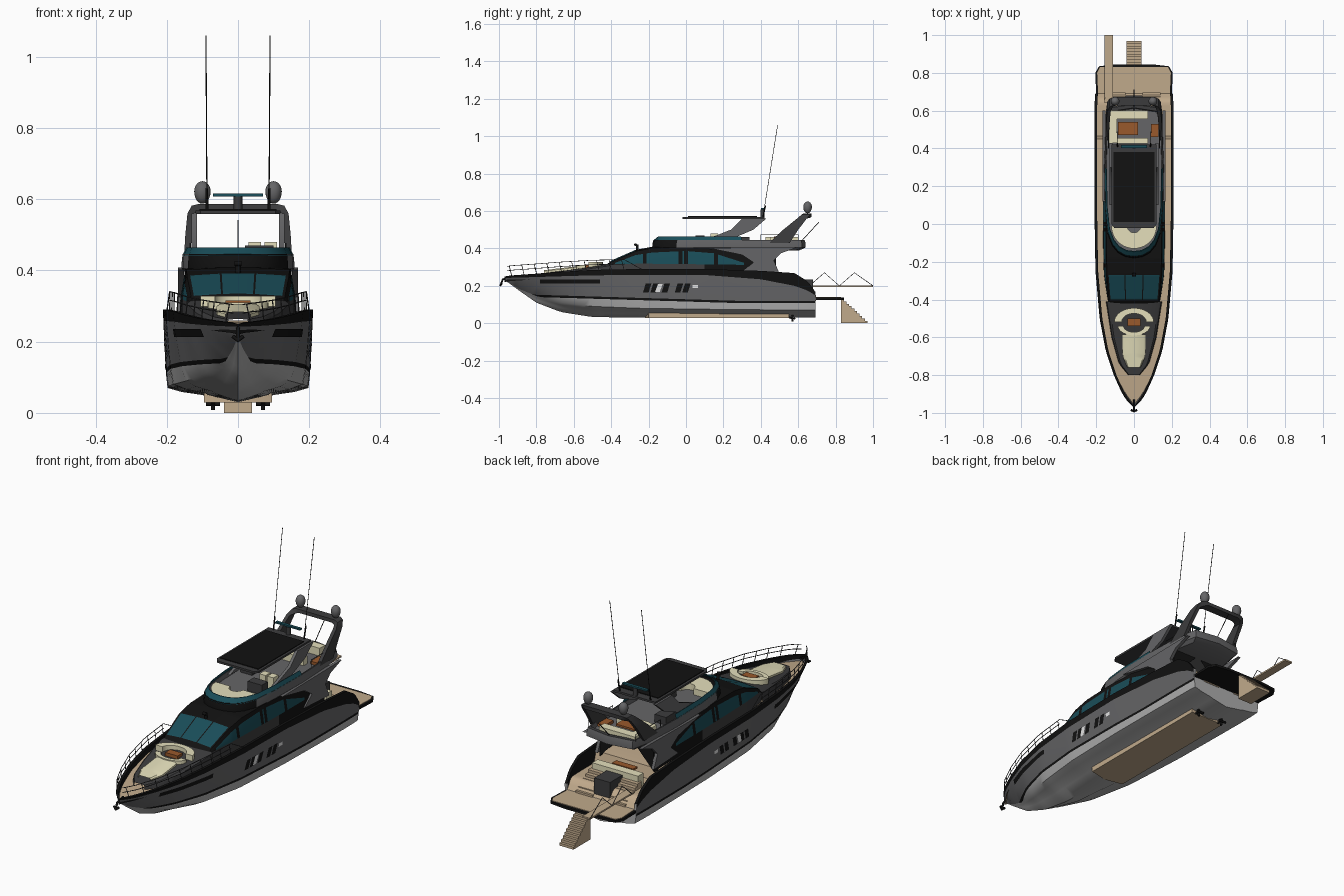
import bpy, bmesh, math
from mathutils import Vector

cube = bpy.data.objects.get("Cube")
if cube:
    bpy.data.objects.remove(cube, do_unlink=True)


def material(name, red, green, blue):
    mat = bpy.data.materials.new(name)
    mat.use_nodes = True
    colour = (red, green, blue, 1)
    mat.diffuse_color = colour
    mat.node_tree.nodes["Principled BSDF"].inputs["Base Color"].default_value = colour
    return mat


BLACK = material("black", .006, .006, .006)
HULL = material("hull grey", .13, .13, .135)
LIGHT = material("light grey", .42, .42, .42)
DARK = material("dark grey", .045, .045, .047)
GLASS = material("teal glass", .01, .075, .1)
CREAM = material("cream cushion", .78, .74, .5)
TEAK = material("teak", .53, .4, .26)
WOOD = material("brown wood", .32, .1, .025)
WHITE = material("white", .8, .8, .8)


def finish(name, bm, mats, angle=35):
    bmesh.ops.remove_doubles(bm, verts=bm.verts, dist=1e-5)
    bmesh.ops.recalc_face_normals(bm, faces=bm.faces)
    mesh = bpy.data.meshes.new(name)
    bm.to_mesh(mesh)
    bm.free()
    for mat in mats:
        mesh.materials.append(mat)
    mesh.shade_smooth()
    mesh.set_sharp_from_angle(angle=math.radians(angle))
    obj = bpy.data.objects.new(name, mesh)
    bpy.context.collection.objects.link(obj)
    return obj


def loft(name, rings, mats, rule=lambda c, j: 0, both=False, closed=False, caps=False):
    """Skin a list of point rings; both adds the mirror half, rule picks a colour."""
    bm = bmesh.new()
    for side in (1, -1) if both else (1,):
        grid = [[bm.verts.new((p[0] * side, p[1], p[2])) for p in ring] for ring in rings]
        count = len(grid[0])
        for a, b in zip(grid, grid[1:]):
            for j in range(count if closed else count - 1):
                k = (j + 1) % count
                face = bm.faces.new((a[j], a[k], b[k], b[j]))
                face.material_index = rule(face.calc_center_median(), j)
        if caps:
            for ring in (grid[0], grid[-1]):
                bm.faces.new(ring)
    return finish(name, bm, mats)


def prism(name, points, place, low, high, mat):
    rings = [[place(u, v, t) for u, v in points] for t in (low, high)]
    return loft(name, rings, [mat], closed=True, caps=True)


def plan(u, v, t):
    return (u, v, t)


def side_on(u, v, t):
    return (t, u, v)


def box(name, x, y, z, mat):
    return prism(name, [(x[0], y[0]), (x[1], y[0]), (x[1], y[1]), (x[0], y[1])], plan, *z, mat)


def pair(name, points, low, high, mat):
    for label, s in (("left", 1), ("right", -1)):
        prism(label + "_" + name, points, side_on, s * low, s * high, mat)


def tubes(name, paths, radius, mat):
    curve = bpy.data.curves.new(name, "CURVE")
    curve.dimensions = "3D"
    curve.bevel_depth, curve.bevel_resolution, curve.use_fill_caps = radius, 1, True
    for path in paths:
        spline = curve.splines.new("POLY")
        spline.points.add(len(path) - 1)
        for point, co in zip(spline.points, path):
            point.co = (*co, 1)
    curve.materials.append(mat)
    obj = bpy.data.objects.new(name, curve)
    bpy.context.collection.objects.link(obj)
    bpy.ops.object.select_all(action="DESELECT")
    obj.select_set(True)
    bpy.context.view_layer.objects.active = obj
    bpy.ops.object.convert(target="MESH")


def sample(table, y):
    """Linear lookup in a table keyed by its first column."""
    y = min(max(y, table[0][0]), table[-1][0])
    for a, b in zip(table, table[1:]):
        if y <= b[0]:
            t = (y - a[0]) / (b[0] - a[0])
            return [p + (q - p) * t for p, q in zip(a[1:], b[1:])]


def steps(start, end, count):
    return [start + (end - start) * i / count for i in range(count + 1)]


# Hull: y, sheer width, chine width, keel z, chine z, sheer z, black band z
HULL_LINES = [
    (-.97, .004, 0, .23, .232, .25, .243), (-.94, .034, .003, .21, .213, .255, .243),
    (-.9, .062, .01, .18, .187, .258, .244), (-.8, .107, .035, .11, .145, .265, .247),
    (-.67, .15, .09, .06, .112, .275, .251), (-.5, .182, .145, .033, .09, .285, .256),
    (-.25, .204, .182, .03, .08, .29, .258), (.1, .21, .196, .03, .075, .29, .258),
    (.4, .21, .198, .03, .072, .28, .235), (.58, .21, .198, .03, .07, .268, .2),
    (.65, .208, .197, .03, .07, .225, .175), (.69, .205, .195, .03, .07, .17, .15)]


def hull_width(y, z):
    sheer, chine, keel, low, top, band = sample(HULL_LINES, y)
    t = min(max((z - low) / (top - low), 0), 1)
    return chine + (sheer - chine) * t ** .65


def hull_ring(y):
    sheer, chine, keel, low, top, band = sample(HULL_LINES, y)
    stripe = .122 - .03 * min(y, .3)
    deck = top - .03 if y < .46 else min(.19, top - .03)
    inner = max(sheer - .014, 0)
    ring = [(0, y, keel)]
    for t, lift in ((.45, .4), (.5, .5), (.8, .72)):
        ring.append((chine * t, y, keel + (low - keel) * lift))
    for z in (low, stripe - .006, stripe + .006, (stripe + band) / 2, band, top):
        z = min(max(z, low), top)
        ring.append((hull_width(y, z), y, z))
    return ring + [(inner, y, top), (inner, y, deck), (0, y, deck)]


HULL_COLOURS = [1, 1, 1, 1, 1, 0, 2, 2, 0, 0, 0, 3]
stations = sorted(set(steps(-.97, .45, 50) + steps(.465, .69, 14)))
loft("hull", [hull_ring(y) for y in stations], [BLACK, LIGHT, HULL, TEAK],
     lambda c, j: HULL_COLOURS[j], both=True)
transom = [p for p in hull_ring(.69)]
outline = [(p[0], p[2]) for p in transom] + [(-p[0], p[2]) for p in reversed(transom[1:-1])]
prism("transom", outline, lambda u, v, t: (u, t, v), .685, .692, LIGHT)


# Hull windows lie just proud of the topsides
def hull_patch(name, y0, y1, z0, z1, lean, mat):
    rings = [[(hull_width(y + d, z) + .003, y + d, z)
              for z, d in ((z0, 0), ((z0 + z1) / 2, lean / 2), (z1, lean))]
             for y in steps(y0, y1, 8)]
    loft(name, rings, [mat], both=True)


hull_patch("bow_windows", -.78, -.46, .213, .235, .0, BLACK)
for i, y in enumerate((-.23, -.19, -.13, -.06, -.02)):
    hull_patch("hull_window_%d" % i, y, y + .03, .165, .213, .015, BLACK)
hull_patch("bright_hull_window", -.165, -.14, .168, .21, .015, WHITE)
hull_patch("porthole", .035, .065, .188, .205, .0, WHITE)

# Underwater panel, propellers and rudders
prism("keel_panel", [(-.095, -.2), (0, -.22), (.095, -.2), (.095, .55), (-.095, .55)],
      plan, .029, .055, TEAK)
for s in (1, -1):
    tubes("propeller_gear", [[(s * .07, .5, .05), (s * .07, .57, .025)],
                             [(s * .07, .57, .05), (s * .07, .57, .008)],
                             [(s * .09, .58, .025), (s * .05, .58, .025)]], .006, BLACK)

# Swim platform, boarding steps and gangway
prism("swim_platform", [(-.2, .68), (.2, .68), (.205, .8), (.185, .835), (.1, .845),
                        (-.1, .845), (-.185, .835), (-.205, .8)], plan, .125, .137, BLACK)
prism("platform_teak", [(-.19, .69), (.19, .69), (.195, .8), (.18, .83), (-.18, .83),
                        (-.195, .8)], plan, .137, .14, TEAK)
stair = [(.83, 0), (.83, .13)]
for i in range(10):
    stair += [(.83 + .014 * (i + 1), .13 - .013 * i), (.83 + .014 * (i + 1), .117 - .013 * i)]
prism("boarding_steps", stair, side_on, -.04, .04, TEAK)
box("gangway", (-.155, -.112), (.64, 1), (.195, .203), TEAK)
tubes("gangway_rail", [[(-.155, y, z) for y, z in ((.66, .2), (.74, .27), (.82, .2), (.9, .27), (1, .2))]],
      .002, DARK)
box("stern_locker", (-.045, .045), (.58, .68), (.13, .235), DARK)
for i in range(6):
    for s in (1, -1):
        box("stern_stair", sorted((s * .045, s * .14)), (.56, .695 - .02 * i),
            (.12, .15 + .014 * i), TEAK)

# Cockpit furniture
box("cockpit_sofa", (-.13, .13), (.53, .575), (.18, .25), CREAM)
box("cockpit_table", (-.06, .06), (.48, .515), (.235, .245), WOOD)

# Foredeck trunk with sunbed and crescent seat
TRUNK = [(-.8, .03, .262), (-.74, .08, .27), (-.6, .12, .287), (-.41, .15, .315)]
trunk = []
for y in steps(-.8, -.41, 16):
    w, z = sample(TRUNK, y)
    trunk.append([(w, y, .24), (w * .96, y, z - .008), (w * .88, y, z), (0, y, z + .002)])
loft("foredeck_trunk", trunk, [DARK], both=True)
bed = []
for y in steps(-.76, -.585, 9):
    w, z = .035 + .025 * min(1, (y + .76) / .06), sample(TRUNK, y)[1]
    bed.append([(w, y, z - .01), (w, y, z + .01), (w * .85, y, z + .016), (0, y, z + .016)])
loft("foredeck_sunbed", bed, [CREAM], both=True)


def crescent(rx, ry, cy, inner, start, end):
    angles = [math.radians(a) for a in steps(start, end, 18)]
    arc = [(rx * math.cos(a), ry * math.sin(a)) for a in angles]
    return ([(x, cy + y) for x, y in arc]
            + [(x * inner, cy + y * inner) for x, y in reversed(arc)])


prism("foredeck_seat", crescent(.105, .075, -.52, .62, 0, 180), plan, .29, .328, CREAM)
prism("foredeck_seat_front", crescent(.085, .05, -.54, .65, 180, 360), plan, .28, .31, CREAM)
box("foredeck_table", (-.035, .035), (-.54, -.5), (.29, .315), WOOD)

# Cabin: y, base width, roof width, sill z, lintel z, roof z
CABIN = [(-.44, .125, .12, .286, .288, .292), (-.4, .14, .132, .312, .315, .328),
         (-.27, .16, .143, .318, .364, .385), (-.18, .163, .145, .318, .378, .402),
         (0, .165, .148, .316, .386, .405), (.15, .165, .148, .314, .374, .405),
         (.32, .162, .148, .312, .32, .405), (.48, .155, .145, .312, .318, .4)]
cabin = []
for y in steps(-.44, .48, 92):
    base, roof, sill, lintel, top = sample(CABIN, y)
    ring = [(base, y, .24)]
    for z in (sill, lintel):
        ring.append((base + (roof - base) * max(0, z - .3) / .105, y, z))
    ring += [(roof * t, y, top + .007 * (1 - t * t)) for t in (1, .94, .36, .32, 0)]
    cabin.append(ring)


def cabin_rule(c, j):
    if j == 1 and -.38 < c.y < .31:
        return 0 if any(abs(c.y - m) < .008 for m in (-.22, -.03, .0, .16)) else 2
    if j in (4, 6) and -.4 < c.y < -.27:
        return 2
    return 1 if j == 0 and c.y < .1 else 0


loft("cabin", cabin, [BLACK, DARK, GLASS], cabin_rule, both=True, caps=True)
pair("cabin_wing", [(.12, .402), (.6, .408), (.51, .375), (.47, .335), (.5, .265),
                    (.3, .275), (.36, .325), (.3, .365)], .152, .168, HULL)
tubes("searchlight", [[(0, -.26, .385), (0, -.26, .42)], [(-.01, -.27, .42), (.01, -.27, .42)]], .008, BLACK)

# Flybridge tub and wraparound screen
FLY = [(0, -.18), (.045, -.174), (.085, -.152), (.115, -.115), (.14, -.05), (.154, .08),
       (.158, .3), (.15, .52), (.13, .62), (0, .64)]
ring = FLY + [(-x, y) for x, y in reversed(FLY[1:-1])]


def scaled(points, scale, z):
    return [(x * scale, .23 + (y - .23) * scale, z) for x, y in points]


loft("flybridge", [scaled(ring, s, z) for s, z in
                   ((.92, .39), (1, .405), (1, .425), (.985, .446), (.94, .446), (.93, .42))],
     [HULL, BLACK, DARK], lambda c, j: 1 if c.y < -.08 else 0 if c.z < .44 else 2,
     closed=True, caps=True)
front = [(-x, y) for x, y in reversed(FLY[1:7])] + FLY[:7]
loft("flybridge_screen", [scaled(front, s, z) for s, z in ((.99, .442), (.92, .465), (.91, .465), (.97, .442))],
     [GLASS])

# Flybridge furniture
prism("forward_lounge", crescent(.12, .12, -.01, .3, 180, 360), plan, .42, .452, CREAM)
box("helm_console", (.02, .1), (.05, .1), (.42, .47), DARK)
for x in (.03, .075):
    box("helm_seat", (x, x + .035), (.13, .17), (.42, .48), CREAM)
box("aft_bench", (-.13, .075), (.555, .6), (.42, .46), CREAM)
box("side_bench", (-.135, -.09), (.43, .56), (.42, .46), CREAM)
box("forward_bench", (-.09, .075), (.425, .455), (.42, .46), CREAM)
box("flybridge_table", (-.085, .02), (.47, .54), (.455, .465), WOOD)
box("flybridge_stairwell", (.09, .13), (.46, .53), (.42, .435), WOOD)
box("wet_bar", (-.125, -.06), (.2, .34), (.42, .46), DARK)

# Hardtop on raked struts
prism("hardtop", [(-.105, -.02), (.105, -.02), (.12, .0), (.12, .42), (-.12, .42), (-.12, .0)],
      plan, .558, .568, DARK)
box("hardtop_panel", (-.108, .108), (.01, .38), (.568, .572), BLACK)
pair("hardtop_strut", [(.1, .445), (.23, .445), (.36, .5), (.43, .56), (.3, .56), (.24, .5)], .115, .13, HULL)

# Radar arch, domes, radar bar and whip aerials
arch = []
for x, y, z, size in ((.152, .5, .43, .055), (.148, .56, .5, .04), (.142, .62, .56, .026),
                      (.13, .642, .582, .022), (.11, .65, .587, .022), (0, .65, .587, .022)):
    t = .009
    inner = x - 2 * t if x else 0
    drop = 2 * t if x < .14 else 0
    arch.append([(x, y - size, z), (x, y + size, z), (inner, y + size, z - drop), (inner, y - size, z - drop)])
loft("radar_arch", arch, [DARK], both=True, closed=True)
for s in (1, -1):
    bm = bmesh.new()
    bmesh.ops.create_uvsphere(bm, u_segments=20, v_segments=12, radius=.023)
    for v in bm.verts:
        v.co = Vector((s * .1, .65, .622)) + Vector((v.co.x, v.co.y, v.co.z * (1.25 if v.co.z > 0 else 1.5)))
    finish("radar_dome", bm, [HULL])
tubes("whip_aerials", [[(s * .087, .41, .56), (s * .09, .49, 1.06)] for s in (1, -1)], .0016, BLACK)
tubes("aerial_bases", [[(s * .087, .41, .56), (s * .088, .425, .63)] for s in (1, -1)], .004, BLACK)
tubes("radar_post", [[(0, .41, .56), (0, .41, .608)]], .012, DARK)
box("radar_bar", (-.07, .07), (.402, .418), (.608, .616), GLASS)
tubes("flagstaff", [[(0, .6, .42), (0, .71, .54)]], .002, BLACK)

# Deck rails with stanchions
rails = []
for s in (1, -1):
    def rail(y, lift):
        w, top = (sample(HULL_LINES, y)[i] for i in (0, 4))
        return (s * max(w - .005, .002), y, top + lift)
    rails.append([rail(y, .052) for y in steps(-.955, -.33, 24)] + [rail(-.24, 0)])
    rails.append([rail(y, .028) for y in steps(-.955, -.33, 24)])
    rails += [[rail(y, -.01), rail(y - .015, .052)] for y in steps(-.93, -.33, 9)]
    rails.append([(s * .135, y, .475) for y in (.4, .6)])
    rails += [[(s * .135, y, .44), (s * .135, y, .475)] for y in (.4, .5, .6)]
tubes("guard_rails", rails, .0018, DARK)

# Anchor at the stem
tubes("anchor", [[(0, -.93, .245), (0, -.98, .235), (0, -.99, .205)],
                 [(-.014, -.985, .215), (0, -.992, .203), (.014, -.985, .215)]], .006, BLACK)
